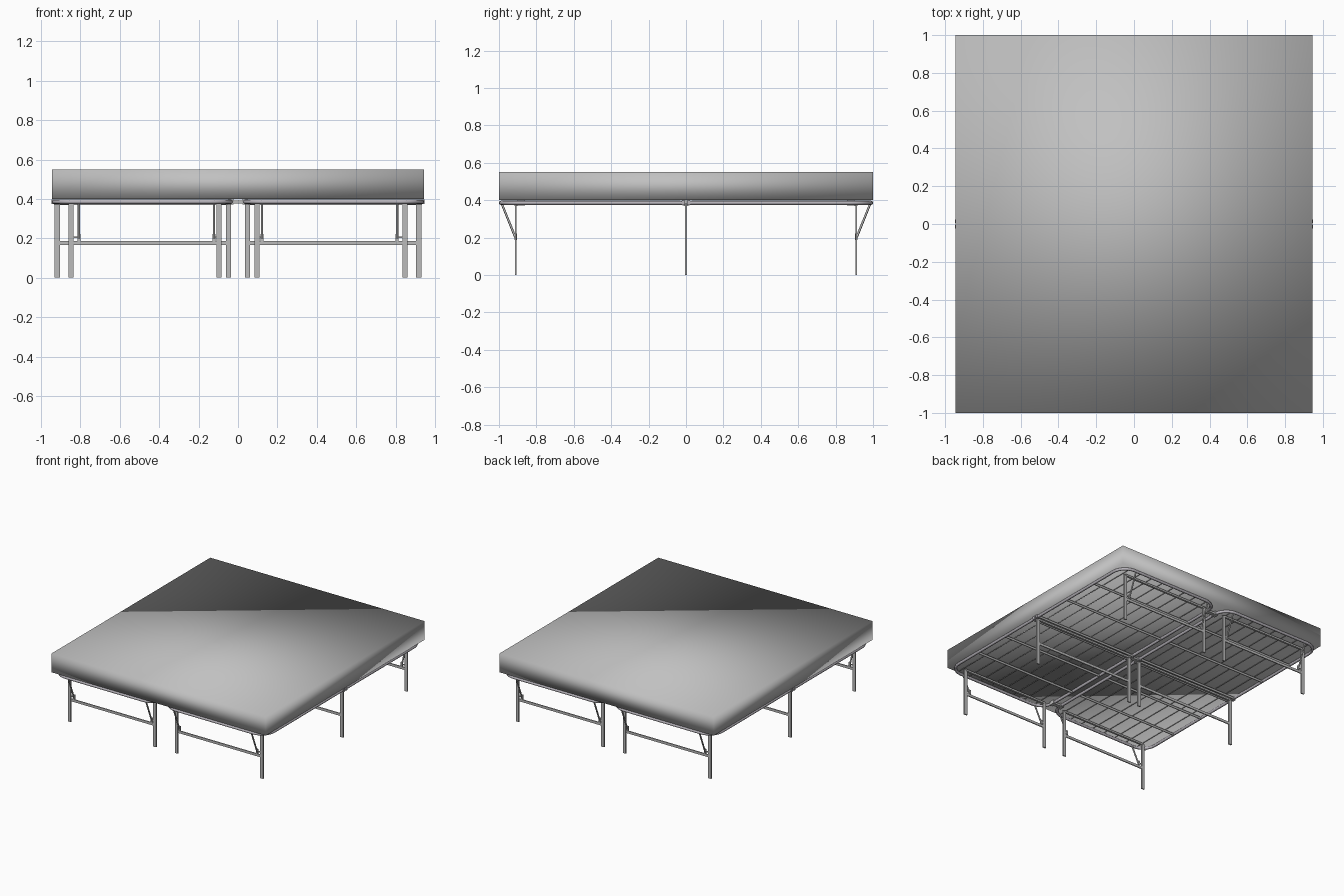
import bpy
import math
from mathutils import Vector

cube = bpy.data.objects.get("Cube")
if cube:
    bpy.data.objects.remove(cube, do_unlink=True)


def material(name, rgb):
    m = bpy.data.materials.new(name)
    m.use_nodes = True
    m.diffuse_color = (*rgb, 1)
    m.node_tree.nodes["Principled BSDF"].inputs["Base Color"].default_value = (*rgb, 1)
    return m


fabric = material("grey fabric", (0.53, 0.53, 0.53))
steel = material("grey steel", (0.5, 0.5, 0.5))
rail_paint = material("mauve grey rail", (0.48, 0.46, 0.5))


def box(name, centre, size, mat=steel):
    bpy.ops.mesh.primitive_cube_add(size=1, location=centre)
    ob = bpy.context.object
    ob.name = name
    ob.scale = size
    bpy.ops.object.transform_apply(location=False, rotation=False, scale=True)
    ob.data.materials.append(mat)
    return ob


def tube(name, points, radius, mat=steel, sides=2):
    curve = bpy.data.curves.new(name, "CURVE")
    curve.dimensions = "3D"
    curve.bevel_depth = radius
    curve.bevel_resolution = sides
    curve.use_fill_caps = True
    spline = curve.splines.new("POLY")
    spline.points.add(len(points) - 1)
    for p, co in zip(spline.points, points):
        p.co = (*co, 1)
    curve.materials.append(mat)
    ob = bpy.data.objects.new(name, curve)
    bpy.context.collection.objects.link(ob)
    return ob


# Mattress: one softly shaded block
mattress = box("mattress", (0, 0, 0.475), (1.89, 2.0, 0.15), fabric)
for poly in mattress.data.polygons:
    poly.use_smooth = True

RAIL_Z, INNER, OUTER, END = 0.386, 0.035, 0.935, 0.99
CORNER = 0.11


def u_rail(sx, sy):
    """Half frame: a bent tube with two rounded corners."""
    pts = [(INNER, 0.012)]
    for cx, start in ((INNER + CORNER, math.pi), (OUTER - CORNER, math.pi / 2)):
        for i in range(7):
            a = start - i * math.pi / 12
            pts.append((cx + CORNER * math.cos(a), END - CORNER + CORNER * math.sin(a)))
    pts.append((OUTER, 0.012))
    tube("frame_rail", [(sx * x, sy * y, RAIL_Z) for x, y in pts], 0.011, rail_paint)


def leg_pair(sx, y, inner, outer):
    """Two flat legs joined by a low and a high crossbar."""
    for x in (inner, outer):
        box("leg", (sx * x, y, 0.19), (0.026, 0.01, 0.38))
    mid, span = sx * (inner + outer) / 2, outer - inner
    box("leg_crossbar", (mid, y, 0.176), (span, 0.008, 0.02))
    box("leg_top_bar", (mid, y, 0.376), (span, 0.016, 0.014))


for sx in (-1, 1):
    leg_pair(sx, 0, 0.048, 0.918)
    for sy in (-1, 1):
        u_rail(sx, sy)
        leg_pair(sx, sy * 0.91, 0.096, 0.848)

        # Folding braces with their pivots
        for x in (0.122, 0.808):
            tube("brace", [(sx * x, sy * 0.912, 0.2), (sx * x, sy * 0.985, 0.382)], 0.006)
            box("brace_pivot", (sx * x, sy * 0.91, 0.205), (0.014, 0.012, 0.035))
        for x, leg in ((0.122, 0.096), (0.808, 0.848)):
            box("brace_pin", (sx * (x + leg) / 2, sy * 0.91, 0.205),
                (abs(x - leg), 0.006, 0.008))

        # Cross rails under the deck
        for y in (0.03, 0.35, 0.66):
            tube("cross_rail", [(sx * INNER, sy * y, 0.382), (sx * OUTER, sy * y, 0.382)], 0.009)

        # Deck wires running lengthwise
        for i in range(8):
            x = sx * (0.12 + i * 0.105)
            tube("deck_wire", [(x, sy * 0.03, 0.395), (x, sy * END, 0.395)], 0.003, steel, 0)

        # Fold hinges on the side rails
        for x in (INNER, OUTER):
            box("fold_hinge", (sx * x, sy * 0.015, RAIL_Z), (0.026, 0.02, 0.024), rail_paint)

# Centre connectors joining the two frames
for y in (-0.88, 0, 0.88):
    box("centre_connector", (0, y, 0.384), (0.08, 0.03, 0.016))
    for sx in (-1, 1):
        box("connector_clamp", (sx * 0.036, y, 0.386), (0.028, 0.04, 0.028))
